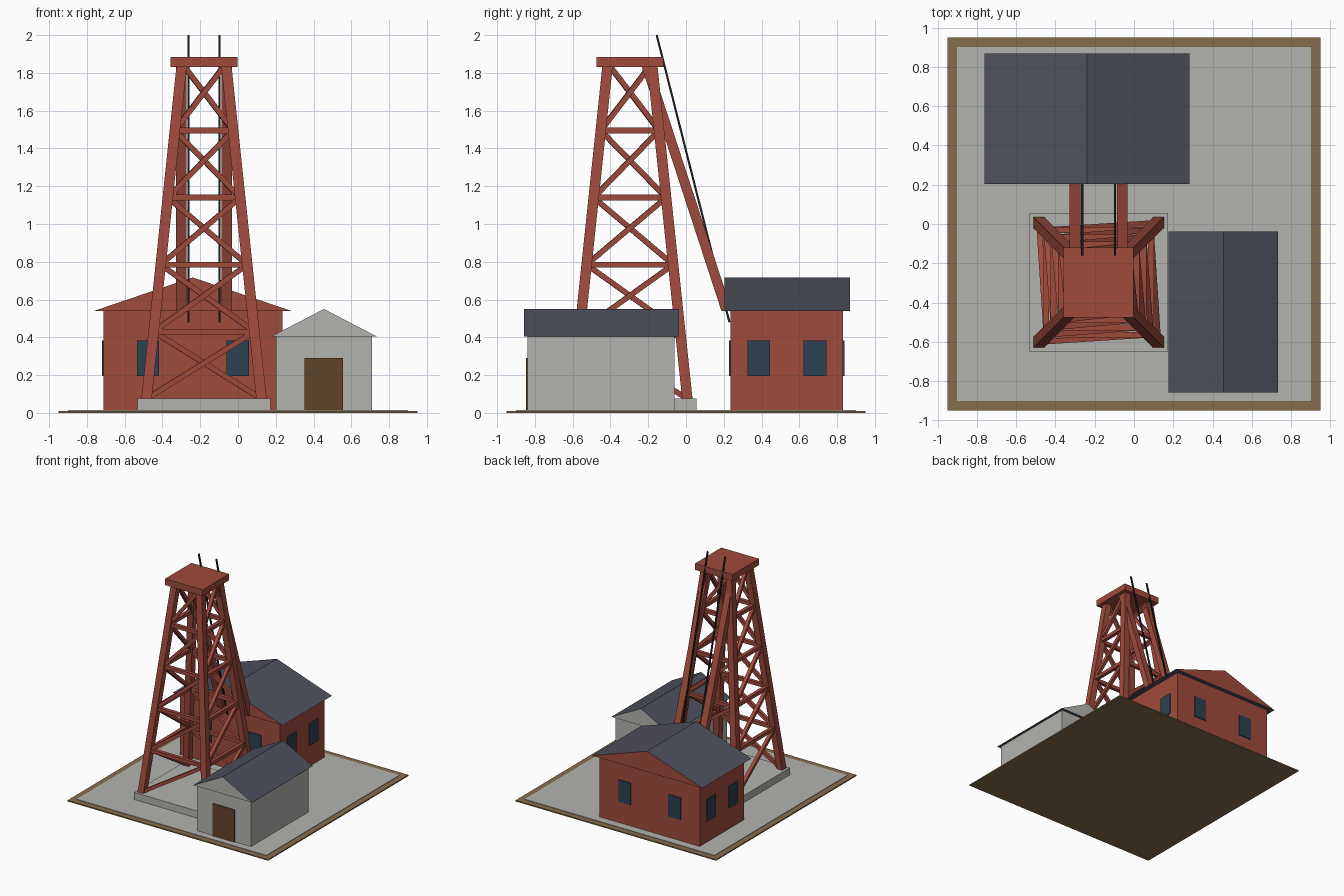
import bpy
import bmesh
from mathutils import Vector, Matrix

cube = bpy.data.objects.get("Cube")
if cube:
    bpy.data.objects.remove(cube, do_unlink=True)


def material(name, r, g, b):
    m = bpy.data.materials.new(name)
    m.use_nodes = True
    m.diffuse_color = (r, g, b, 1)
    m.node_tree.nodes["Principled BSDF"].inputs["Base Color"].default_value = (r, g, b, 1)
    return m


RED = material("barn red", 0.35, 0.07, 0.045)
GREY = material("concrete grey", 0.45, 0.45, 0.43)
SLATE = material("slate roof", 0.075, 0.08, 0.11)
GLASS = material("dark blue glass", 0.027, 0.052, 0.085)
WOOD = material("brown door", 0.12, 0.058, 0.023)
EARTH = material("tan earth", 0.24, 0.155, 0.072)
BLACK = material("black cable", 0.015, 0.015, 0.015)


def finish(name, bm, *mats):
    bmesh.ops.recalc_face_normals(bm, faces=bm.faces)
    mesh = bpy.data.meshes.new(name)
    bm.to_mesh(mesh)
    bm.free()
    for m in mats:
        mesh.materials.append(m)
    ob = bpy.data.objects.new(name, mesh)
    bpy.context.collection.objects.link(ob)
    return ob


def box(name, x, y, z, mat):
    """Axis-aligned box from three (low, high) ranges."""
    bm = bmesh.new()
    bmesh.ops.create_cube(bm, size=1)
    for v in bm.verts:
        v.co = [r[0] if c < 0 else r[1] for c, r in zip(v.co, (x, y, z))]
    return finish(name, bm, mat)


def post(name, low, high, width, mat):
    """Leaning post whose ends are cut level."""
    bm = bmesh.new()
    bmesh.ops.create_cube(bm, size=1)
    for v in bm.verts:
        end = high if v.co.z > 0 else low
        v.co = Vector(end) + Vector((v.co.x, v.co.y, 0)) * width
    return finish(name, bm, mat)


def bar(name, a, b, width, mat):
    """Square bar between two points, ends cut square."""
    a, b = Vector(a), Vector(b)
    d = b - a
    place = Matrix.Translation((a + b) / 2) @ d.to_track_quat('Z', 'Y').to_matrix().to_4x4()
    bm = bmesh.new()
    bmesh.ops.create_cube(bm, size=1, matrix=place @ Matrix.Diagonal((width, width, d.length, 1)))
    return finish(name, bm, mat)


def gable_roof(name, x, y, eave, ridge, gable_mat):
    """Solid triangular roof: slate slopes and underside, wall-coloured gables."""
    bm = bmesh.new()
    profile = ((x[0], eave), (x[1], eave), (sum(x) / 2, ridge))
    front = bm.faces.new([bm.verts.new((px, y[0], pz)) for px, pz in profile])
    ext = bmesh.ops.extrude_face_region(bm, geom=[front], use_keep_orig=True)
    for v in ext["geom"]:
        if isinstance(v, bmesh.types.BMVert):
            v.co.y = y[1]
    bmesh.ops.recalc_face_normals(bm, faces=bm.faces)
    for f in bm.faces:
        f.material_index = 1 if abs(f.normal.y) > 0.9 else 0
    finish(name, bm, SLATE, gable_mat)


# Ground
box("ground_border", (-0.95, 0.95), (-0.95, 0.95), (0, 0.01), EARTH)
box("yard_slab", (-0.9, 0.9), (-0.9, 0.9), (0.002, 0.014), GREY)

# Tower: base, legs, girts, braces, cap
CX, CY = -0.18, -0.297
BASE, TOP, BAYS = 0.075, 1.85, 5
CORNERS = ((-1, -1), (1, -1), (1, 1), (-1, 1))


def corner(i, z):
    half = 0.304 + (0.117 - 0.304) * (z - BASE) / (TOP - BASE)
    sx, sy = CORNERS[i % 4]
    return Vector((CX + sx * half, CY + sy * half, z))


def around(half):
    return (CX - half, CX + half), (CY - half, CY + half)


box("tower_base", *around(0.352), (0.005, BASE), GREY)
box("tower_cap", *around(0.178), (1.83, 1.885), RED)
levels = [BASE + (TOP - BASE) * k / BAYS for k in range(BAYS + 1)]
for i in range(4):
    post(f"tower_leg_{i}", corner(i, BASE - 0.01), corner(i, TOP), 0.055, RED)
    for k in range(BAYS):
        low, high = levels[k], levels[k + 1]
        bar(f"brace_{i}_{k}", corner(i, low), corner(i + 1, high), 0.028, RED)
        if k:
            bar(f"girt_{i}_{k}", corner(i, low), corner(i + 1, low), 0.03, RED)

# Back struts and hoist cables
for side in (-1, 1):
    tag = "left" if side > 0 else "right"
    x = CX + side * 0.12
    post(f"back_strut_{tag}", (x, 0.215, 0.54), (x, -0.21, 1.84), 0.055, RED)
    x = CX + side * 0.083
    bar(f"cable_{tag}", (x, 0.23, 0.48), (x, -0.155, 2.0), 0.011, BLACK)

# Engine house
HX, HY = (-0.713, 0.235), (0.235, 0.832)
box("house_walls", HX, HY, (0.005, 0.541), RED)
gable_roof("house_roof", (-0.762, 0.282), (0.203, 0.868), 0.54, 0.717, RED)
hx, hy = sum(HX) / 2, sum(HY) / 2
SILL, OUT = (0.195, 0.383), 0.008
for s in (-1, 1):
    x, y = hx + s * 0.237, hy + s * 0.149
    for n, wall in enumerate(HY):
        edge = (wall - OUT, wall) if n == 0 else (wall, wall + OUT)
        box(f"window_end_{n}_{s}", (x - 0.059, x + 0.059), edge, SILL, GLASS)
    for n, wall in enumerate(HX):
        edge = (wall - OUT, wall) if n == 0 else (wall, wall + OUT)
        box(f"window_side_{n}_{s}", edge, (y - 0.06, y + 0.06), SILL, GLASS)

# Shed
box("shed_walls", (0.2, 0.71), (-0.838, -0.062), (0.005, 0.406), GREY)
gable_roof("shed_roof", (0.176, 0.734), (-0.858, -0.038), 0.405, 0.55, GREY)
box("shed_door", (0.353, 0.557), (-0.846, -0.838), (0.01, 0.29), WOOD)
